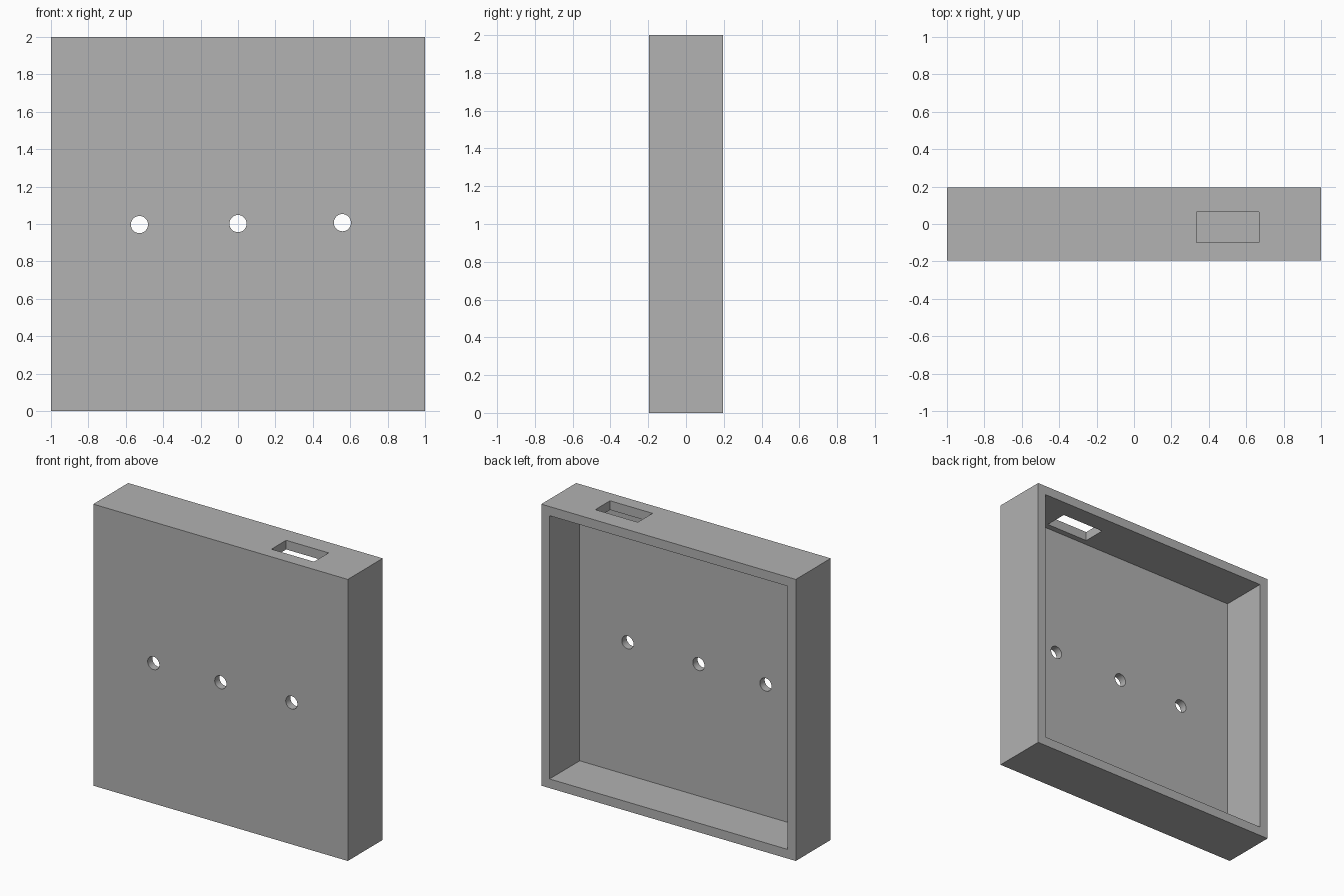
import bpy
from math import radians

cube = bpy.data.objects.get("Cube")
if cube:
    bpy.data.objects.remove(cube, do_unlink=True)

DEPTH, WALL, PANEL = 0.392, 0.065, 0.054
FRONT, BACK = -DEPTH / 2, DEPTH / 2


def box(name, low, high):
    """Box between two opposite corners."""
    centre = [(a + b) / 2 for a, b in zip(low, high)]
    bpy.ops.mesh.primitive_cube_add(size=1, location=centre)
    obj = bpy.context.object
    obj.name = name
    obj.scale = [b - a for a, b in zip(low, high)]
    bpy.ops.object.transform_apply(location=True, rotation=False, scale=True)
    return obj


def cut(target, cutter):
    """Subtract the cutter from the target and discard it."""
    cutter.hide_render = True
    mod = target.modifiers.new("cut", "BOOLEAN")
    mod.operation = "DIFFERENCE"
    mod.solver = "EXACT"
    mod.object = cutter
    bpy.ops.object.select_all(action="DESELECT")
    bpy.context.view_layer.objects.active = target
    target.select_set(True)
    bpy.ops.object.modifier_apply(modifier=mod.name)
    bpy.data.objects.remove(cutter, do_unlink=True)


# Shallow tray standing upright, open at the back
housing = box("housing", (-1, FRONT, 0), (1, BACK, 2))
cut(housing, box("cavity_cutter", (WALL - 1, FRONT + PANEL, WALL),
                 (1 - WALL, BACK + 0.1, 2 - WALL)))

# Rectangular slot through the top wall
cut(housing, box("slot_cutter", (0.333, -0.1, 1.85), (0.667, 0.065, 2.1)))

# Row of round holes through the front panel
for x, z in ((-0.527, 0.997), (0, 1.002), (0.558, 1.007)):
    bpy.ops.mesh.primitive_cylinder_add(vertices=32, radius=0.046, depth=0.2,
                                        location=(x, FRONT, z),
                                        rotation=(radians(90), 0, 0))
    cut(housing, bpy.context.object)

# Plain grey finish
grey = bpy.data.materials.new("grey")
grey.use_nodes = True
colour = (0.445, 0.445, 0.445, 1)
grey.diffuse_color = colour
grey.node_tree.nodes["Principled BSDF"].inputs["Base Color"].default_value = colour
housing.data.materials.clear()
housing.data.materials.append(grey)
bpy.ops.object.shade_smooth_by_angle(angle=radians(30))
